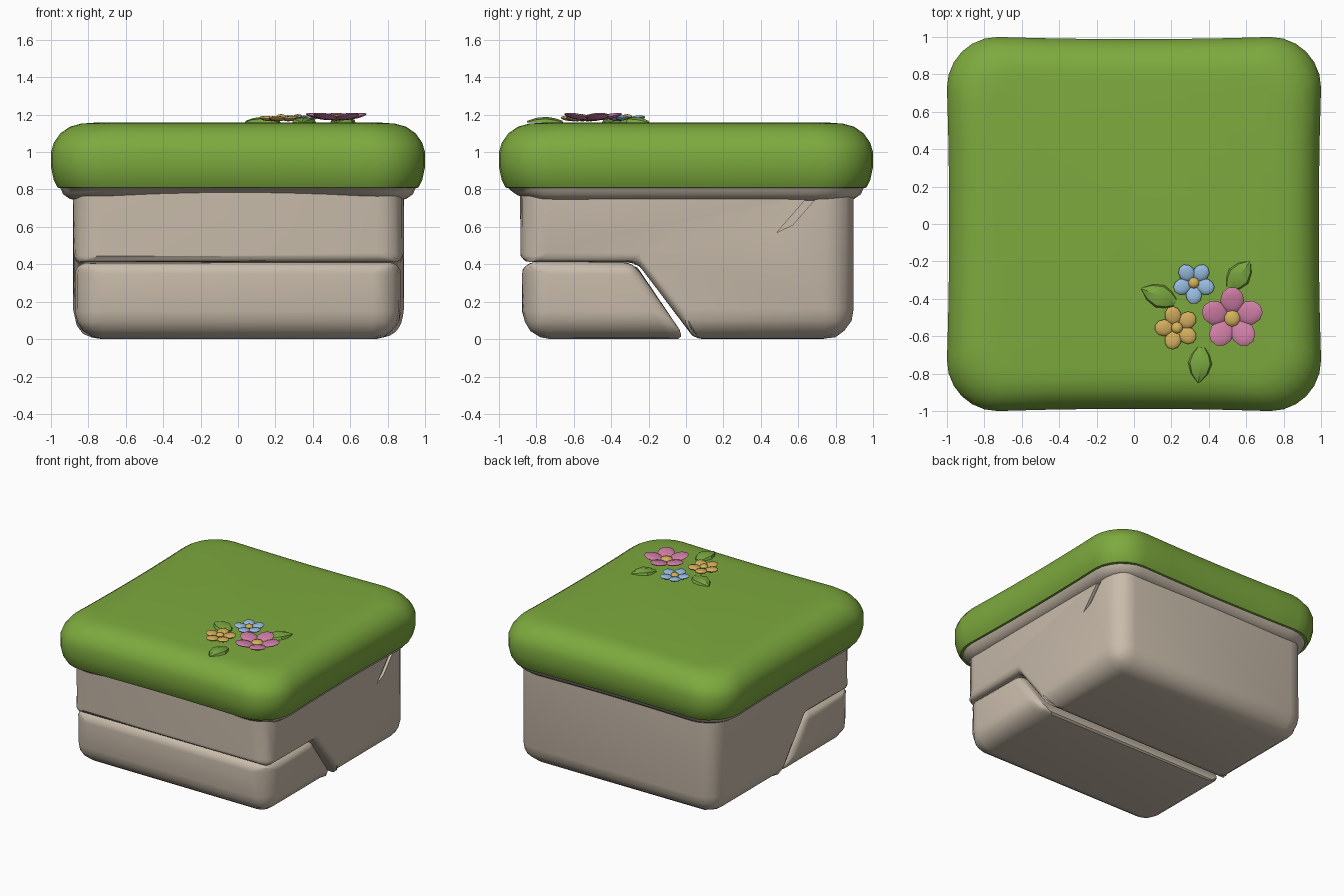
import bpy, bmesh, random
from math import sin, cos, pi, radians, atan2
from mathutils import Vector, Matrix

random.seed(4)
if "Cube" in bpy.data.objects:
    bpy.data.objects.remove(bpy.data.objects["Cube"], do_unlink=True)


def material(name, rgb):
    m = bpy.data.materials.new(name)
    m.use_nodes = True
    m.diffuse_color = (*rgb, 1)
    m.node_tree.nodes["Principled BSDF"].inputs["Base Color"].default_value = (*rgb, 1)
    return m


STONE = material("warm stone", (0.58, 0.50, 0.405))
GRASS = material("grass green", (0.205, 0.40, 0.048))
LEAF = material("leaf green", (0.19, 0.38, 0.05))
PINK = material("petal pink", (0.63, 0.21, 0.38))
BLUE = material("petal blue", (0.31, 0.50, 0.74))
YELLOW = material("petal yellow", (0.65, 0.42, 0.11))
GOLD = material("flower centre gold", (0.66, 0.45, 0.10))


def finish(name, bm, mats):
    bmesh.ops.recalc_face_normals(bm, faces=bm.faces)
    me = bpy.data.meshes.new(name)
    bm.to_mesh(me)
    bm.free()
    for m in mats:
        me.materials.append(m)
    ob = bpy.data.objects.new(name, me)
    bpy.context.collection.objects.link(ob)
    return ob


def activate(ob):
    bpy.ops.object.select_all(action='DESELECT')
    ob.select_set(True)
    bpy.context.view_layer.objects.active = ob


def smooth(ob, angle=35):
    activate(ob)
    bpy.ops.object.shade_smooth_by_angle(angle=radians(angle))


def prism(name, profile, x0, x1, radius=None):
    """Side profile (y, z) extruded across x; radius(edge) rounds its edges."""
    bm = bmesh.new()
    face = bm.faces.new([bm.verts.new((x0, y, z)) for y, z in profile])
    new = bmesh.ops.extrude_face_region(bm, geom=[face])["geom"]
    bmesh.ops.translate(bm, vec=(x1 - x0, 0, 0),
                        verts=[v for v in new if isinstance(v, bmesh.types.BMVert)])
    if radius:
        weight = bm.edges.layers.float.new("bevel_weight_edge")
        for e in bm.edges:
            a, b = e.verts[0].co, e.verts[1].co
            e[weight] = radius((a + b) / 2, b - a) / 0.2
    ob = finish(name, bm, [STONE])
    if radius:
        mod = ob.modifiers.new("rounding", 'BEVEL')
        mod.width, mod.segments, mod.limit_method = 0.2, 4, 'WEIGHT'
        activate(ob)
        bpy.ops.object.modifier_apply(modifier=mod.name)
        # slightly uneven, hand-carved surface
        for v in ob.data.vertices:
            v.co += Vector([random.uniform(-.003, .003) for _ in range(3)])
            v.co.z = max(v.co.z, 0)
    return ob


# Upper stone, stepped over the front block
def upper_radius(mid, d):
    if mid.z > 0.75:
        return 0
    if abs(d.z) > 0.3 and abs(d.y) < 0.01:
        return 0.15
    if mid.z < 0.01:
        return 0.04 if mid.y < 0.1 else 0.16
    return 0.05


upper = prism("upper_stone", [(-.885, .8), (-.885, .412), (-.265, .412),
                              (.05, 0), (.895, 0), (.895, .8)], -.88, .885, upper_radius)

# Chipped crack on the left side, near the back
cutter = prism("chip_cutter", [(.485, .57), (.57, .61), (.71, .77), (.66, .77)], .865, 1)
cutter.hide_render = True
chip = upper.modifiers.new("chip", 'BOOLEAN')
chip.operation, chip.object = 'DIFFERENCE', cutter
activate(upper)
bpy.ops.object.modifier_apply(modifier=chip.name)
bpy.data.objects.remove(cutter, do_unlink=True)
smooth(upper)


# Front block under the step
def block_radius(mid, d):
    if mid.z > 0.39 or mid.y > -0.2:
        return 0.06
    return 0.15


smooth(prism("front_block", [(-.875, 0), (-.875, .408), (-.28, .408), (.0, .0)],
             -.87, .87, block_radius))


# Rounded slab: stone lip below, grass cover above
def outline(half, corner, steps=6, side=6):
    pts = []
    c = half - corner
    for q in range(4):
        turn = Matrix.Rotation(q * pi / 2, 2)
        for i in range(steps + 1):
            a = i / steps * pi / 2
            pts.append(turn @ Vector((c + corner * cos(a), c + corner * sin(a))))
        for i in range(1, side):
            t = 1 - 2 * i / side
            pts.append(turn @ Vector((t * c, half - 0.012 * (1 - t * t))))
    return pts


def slab(name, rings, split):
    bm = bmesh.new()
    loops = []
    for half, corner, z in rings:
        loop = []
        for p in outline(half, corner):
            arch = 0.035 * (1 - p.x ** 2) if z < 0.78 and p.y < -0.8 else 0
            loop.append(bm.verts.new((p.x, p.y, z + arch)))
        loops.append(loop)
    n = len(loops[0])
    bm.faces.new(loops[0])
    for k, (a, b) in enumerate(zip(loops, loops[1:])):
        for i in range(n):
            f = bm.faces.new((a[i], a[(i + 1) % n], b[(i + 1) % n], b[i]))
            f.material_index = int(k >= split)
    bm.faces.new(loops[-1]).material_index = 1
    smooth(finish(name, bm, [STONE, GRASS]), 50)


slab("grass_slab", [(.85, .18, .738), (.90, .22, .75), (.935, .24, .775), (.95, .25, .808),
                    (.965, .25, .81), (.985, .26, .85), (1, .27, .92), (1, .27, 1.0),
                    (.985, .27, 1.05), (.95, .26, 1.1), (.9, .24, 1.135),
                    (.84, .2, 1.152), (.77, .16, 1.157)], 3)


# Flowers: flattened petals round a gold centre
def blob(bm, matrix, index):
    new = bmesh.ops.create_uvsphere(bm, u_segments=10, v_segments=6, radius=1, matrix=matrix)
    for f in {f for v in new["verts"] for f in v.link_faces}:
        f.material_index = index


def flower(name, x, y, size, mat, phase, tilt):
    bm = bmesh.new()
    for i in range(5):
        m = (Matrix.Translation((x, y, 1.172)) @ Matrix.Rotation(radians(phase + 72 * i), 4, 'Z')
             @ Matrix.Rotation(-radians(tilt), 4, 'Y') @ Matrix.Translation((size * .6, 0, 0))
             @ Matrix.Diagonal((size * .44, size * .39, .014, 1)))
        blob(bm, m, 0)
    blob(bm, Matrix.Translation((x, y, 1.185)) @ Matrix.Diagonal((size * .27, size * .27, .018, 1)), 1)
    smooth(finish(name, bm, [mat, GOLD]), 45)


flower("pink_flower", .525, -.505, .165, PINK, 18, 11)
flower("blue_flower", .32, -.315, .11, BLUE, 54, 8)
flower("yellow_flower", .23, -.555, .115, YELLOW, 36, 6)


# Leaves: pointed blades with a raised rib
def leaf(name, base, tip):
    bm = bmesh.new()
    base, tip = Vector(base), Vector(tip)
    d = tip - base
    place = Matrix.Translation((*base, 1.157)) @ Matrix.Rotation(atan2(d.y, d.x), 4, 'Z')
    rows = []
    for t, w in ((0, .02), (.2, .048), (.45, .064), (.75, .045), (1, .004)):
        rise = .022 * sin(pi * t) + .004
        rows.append([bm.verts.new(place @ Vector((t * d.length, s * w, h)))
                     for s, h in ((-1, 0), (-.85, rise * .8), (0, rise + .006), (.85, rise * .8), (1, 0))])
    for a, b in zip(rows, rows[1:]):
        for i in range(5):
            j = (i + 1) % 5
            bm.faces.new((a[i], a[j], b[j], b[i]))
    bm.faces.new(rows[0])
    bm.faces.new(rows[-1])
    smooth(finish(name, bm, [LEAF]), 25)


leaf("side_leaf", (.22, -.42), (.04, -.345))
leaf("back_leaf", (.51, -.345), (.62, -.2))
leaf("front_leaf", (.36, -.66), (.345, -.85))
